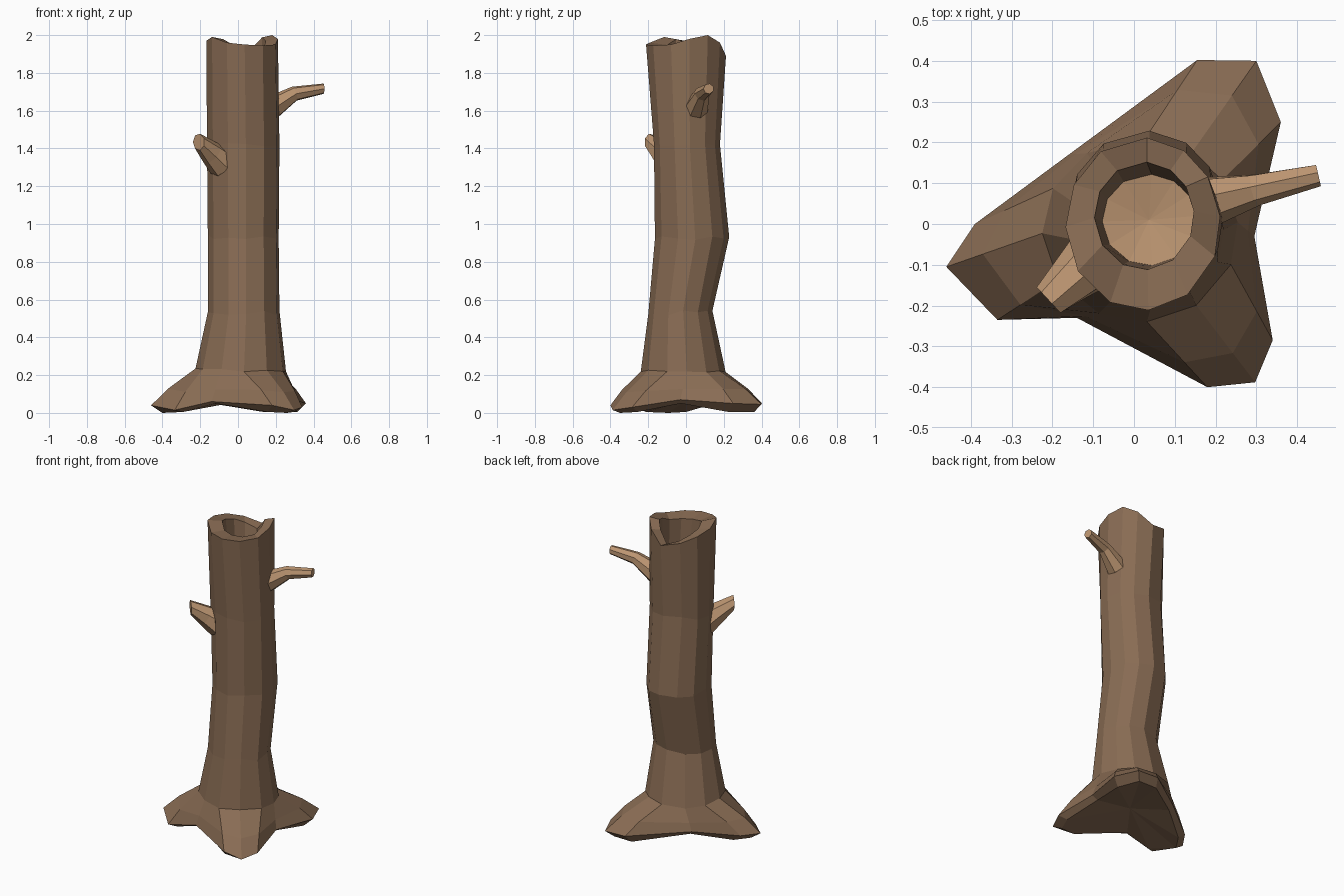
import bpy, bmesh, math, random
from mathutils import Vector

if "Cube" in bpy.data.objects:
    bpy.data.objects.remove(bpy.data.objects["Cube"])

random.seed(4)


def material(name, rgb):
    m = bpy.data.materials.new(name)
    m.diffuse_color = (*rgb, 1)
    m.use_nodes = True
    m.node_tree.nodes["Principled BSDF"].inputs["Base Color"].default_value = m.diffuse_color
    return m


bark = material("bark brown", (0.25, 0.15, 0.088))
wood = material("bare wood tan", (0.50, 0.30, 0.165))


def finish(name, bm, mats):
    bmesh.ops.recalc_face_normals(bm, faces=bm.faces)
    me = bpy.data.meshes.new(name)
    bm.to_mesh(me)
    bm.free()
    for m in mats:
        me.materials.append(m)
    ob = bpy.data.objects.new(name, me)
    bpy.context.collection.objects.link(ob)
    return ob


def bridge(bm, a, b):
    n = len(a)
    for i in range(n):
        j = (i + 1) % n
        bm.faces.new((a[i], a[j], b[j], b[i]))


def fan(bm, ring, point, mat=0):
    c = bm.verts.new(point)
    for i in range(len(ring)):
        bm.faces.new((ring[i], ring[(i + 1) % len(ring)], c)).material_index = mat


# Shared side angles: a valley, then three edges for each root
ANGLES = [math.radians(a) for a in
          (5, 33, 58, 87, 123, 153, 182, 213, 245, 274, 305, 338)]
N = len(ANGLES)
RIM_Z = (1.98, 2.0, 1.96, 1.89, 1.92, 1.95, 1.97, 1.99, 1.96, 1.95, 1.945, 1.95)
# Root outline at the ground: x, y, z
ROOTS = [(0.295, -0.03, 0.07), (0.36, 0.25, 0.05), (0.30, 0.40, 0.045),
         (0.155, 0.402, 0.05), (-0.16, 0.17, 0.075), (-0.39, 0.0, 0.045),
         (-0.46, -0.105, 0.04), (-0.335, -0.235, 0.015), (-0.14, -0.23, 0.06),
         (0.18, -0.40, 0.04), (0.297, -0.388, 0.015), (0.34, -0.285, 0.03)]


def oval(z, cx, cy, rx, ry, wobble=0.0):
    return [Vector((cx + rx * math.cos(a), cy + ry * math.sin(a),
                    z + random.uniform(-wobble, wobble))) for a in ANGLES]


# Outer trunk, bottom to top
flare = oval(0.225, 0.015, -0.015, 0.240, 0.225, 0.012)
tips = [Vector(p) for p in ROOTS]
knees = [f.lerp(t, 0.62) + Vector((0, 0, 0 if i % 4 == 0 else 0.014))
         for i, (f, t) in enumerate(zip(flare, tips))]
soles = [Vector((t.x * 0.87, t.y * 0.90, 0.05 if i % 4 == 0 else 0.005))
         for i, t in enumerate(tips)]
soles[6].z = soles[10].z = 0.0
rim = oval(0, 0.022, 0.0, 0.19, 0.212)
lip = oval(0, 0.025, 0.02, 0.122, 0.132)
for i in range(N):
    rim[i].z = RIM_Z[i]
    lip[i].z = RIM_Z[i] - 0.012

profile = [soles, tips, knees, flare,
           oval(0.53, 0.03, -0.03, 0.19, 0.17, 0.015),
           oval(0.93, 0.028, 0.032, 0.188, 0.197, 0.015),
           oval(1.42, 0.028, 0.005, 0.192, 0.175, 0.015),
           rim, lip,
           oval(1.73, 0.037, 0.010, 0.115, 0.112)]

bm = bmesh.new()
rings = [[bm.verts.new(p) for p in r] for r in profile]
for a, b in zip(rings, rings[1:]):
    bridge(bm, a, b)
fan(bm, rings[0], (0.03, 0.0, 0.065))          # shallow hollow underside
fan(bm, rings[-1], (0.037, 0.010, 1.71), 1)    # bare wood inside the hollow
finish("hollow_trunk", bm, [bark, wood])


# Broken branches: tapered tubes along a short path, snapped off upright
def branch(name, path, radii, sides=7):
    bm = bmesh.new()
    pts = [Vector(p) for p in path]
    last = len(pts) - 1
    rings = []
    for k, (p, r) in enumerate(zip(pts, radii)):
        d = pts[min(k + 1, last)] - pts[max(k - 1, 0)]
        if k == last:
            d.z = 0
        d.normalize()
        u = d.cross(Vector((0, 0, 1))).normalized()
        v = u.cross(d)
        rings.append([bm.verts.new(p + r * (u * math.cos(t) + v * math.sin(t)))
                      for t in (2 * math.pi * s / sides for s in range(sides))])
    for a, b in zip(rings, rings[1:]):
        bridge(bm, a, b)
    bm.faces.new(rings[0])
    bm.faces.new(rings[-1])
    finish(name, bm, [wood])


branch("right_branch",
       [(0.18, 0.055, 1.615), (0.30, 0.085, 1.69), (0.452, 0.12, 1.716)],
       [0.064, 0.040, 0.028])
branch("left_branch",
       [(-0.082, -0.075, 1.32), (-0.14, -0.125, 1.375), (-0.208, -0.188, 1.434)],
       [0.083, 0.064, 0.045])
